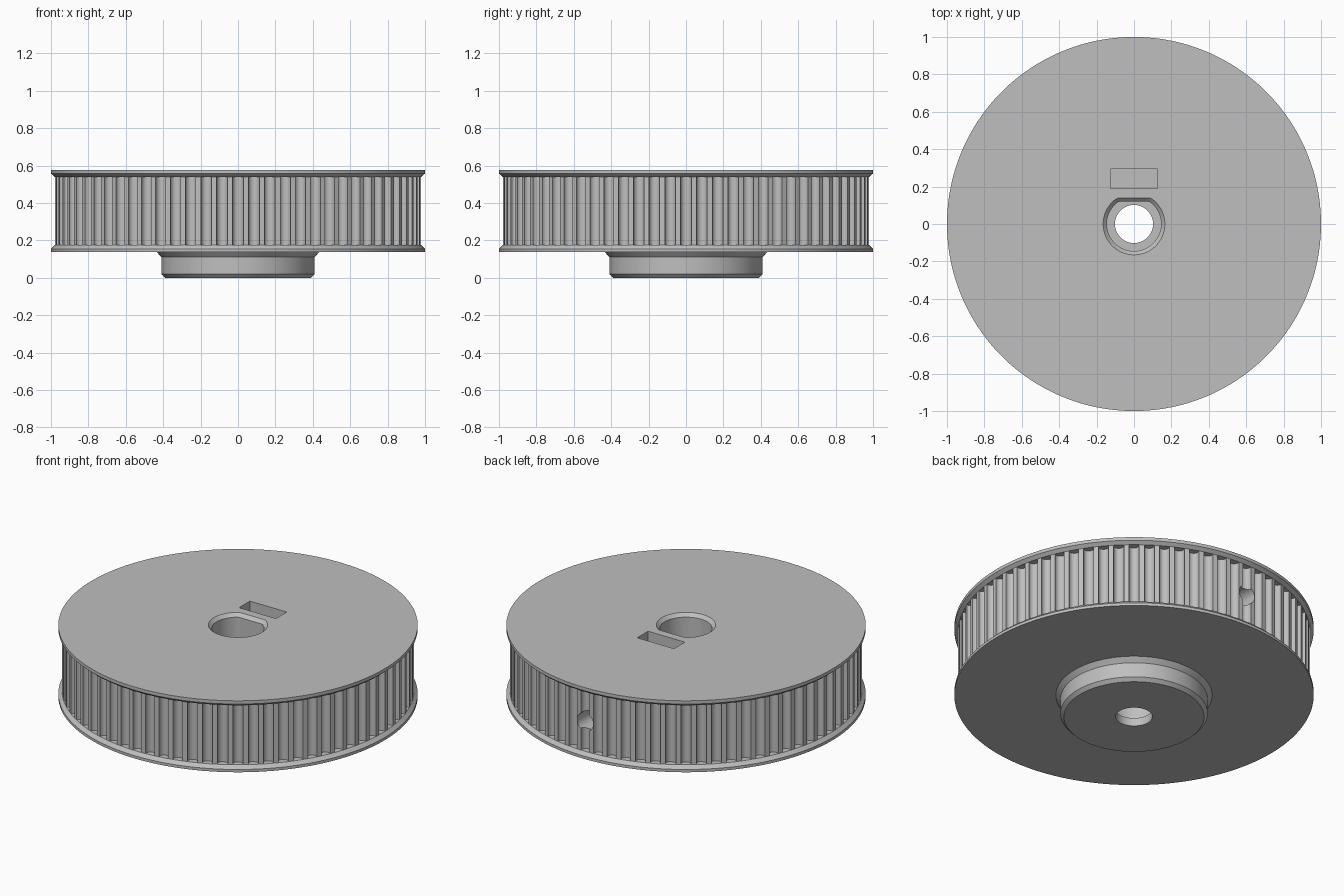
import bpy, bmesh, math
from mathutils import Matrix, Vector

if "Cube" in bpy.data.objects:
    bpy.data.objects.remove(bpy.data.objects["Cube"])

TEETH = 72
BELT_LOW, BELT_HIGH, TIP = 0.175, 0.54, 0.98
SCREW_Z = 0.355

grey = bpy.data.materials.new("light grey")
grey.use_nodes = True
grey.diffuse_color = (0.52, 0.52, 0.52, 1)
grey.node_tree.nodes["Principled BSDF"].inputs["Base Color"].default_value = grey.diffuse_color


def circle(r, z, n, flat=None):
    """Ring of points, optionally cut flat on the +y side."""
    ring = []
    for i in range(n):
        a = math.tau * (i + 0.5) / n
        y = r * math.sin(a)
        x = r * math.cos(a)
        if flat is not None and y > flat:
            edge = math.sqrt(r * r - flat * flat)
            x, y = edge * x / (r * math.cos(math.asin(flat / r))), flat
        ring.append((x, y, z))
    return ring


def loft(bm, rings):
    """Skin a stack of rings into a closed solid."""
    rows = [[bm.verts.new(p) for p in ring] for ring in rings]
    n = len(rows[0])
    for low, high in zip(rows, rows[1:]):
        for i in range(n):
            j = (i + 1) % n
            bm.faces.new((low[i], low[j], high[j], high[i]))
    bm.faces.new(rows[0][::-1])
    bm.faces.new(rows[-1])


def finish(name, bm):
    bmesh.ops.recalc_face_normals(bm, faces=bm.faces)
    mesh = bpy.data.meshes.new(name)
    bm.to_mesh(mesh)
    bm.free()
    mesh.materials.append(grey)
    obj = bpy.data.objects.new(name, mesh)
    bpy.context.collection.objects.link(obj)
    return obj


# Pulley blank: hub, lower flange, belt face and upper flange
profile = [(0.39, 0), (0.41, 0.02), (0.41, 0.11), (0.435, 0.138), (1, 0.138),
           (1, 0.155), (TIP, BELT_LOW), (TIP, BELT_HIGH), (1, 0.557), (1, 0.577)]
bm = bmesh.new()
loft(bm, [circle(r, z, 2 * TEETH) for r, z in profile])
pulley = finish("toothed_pulley", bm)

# Rounded belt grooves
bm = bmesh.new()
for i in range(TEETH):
    a = math.tau * i / TEETH
    centre = Vector((math.cos(a), math.sin(a), 0)) * (TIP - 0.008)
    loft(bm, [[Vector(p) + centre for p in circle(0.03, z, 14)]
              for z in (BELT_LOW, BELT_HIGH)])
grooves = finish("groove_cutter", bm)

# Shaft bore with a D-shaped seat and a chamfered mouth
bm = bmesh.new()
loft(bm, [circle(0.102, -0.1, 48), circle(0.102, 0.1, 48)])
bore = finish("bore_cutter", bm)
bm = bmesh.new()
loft(bm, [circle(0.145, 0.05, 64, 0.12), circle(0.145, 0.557, 64, 0.12),
          circle(0.185, 0.597, 64, 0.16)])
seat = finish("shaft_seat_cutter", bm)

# Nut slot
bm = bmesh.new()
bmesh.ops.create_cube(bm, size=1, matrix=Matrix.Translation((0, 0.242, 0.43))
                      @ Matrix.Diagonal((0.25, 0.105, 0.4, 1)))
slot = finish("nut_slot_cutter", bm)

# Set screw hole running from the rim to the bore
bm = bmesh.new()
bmesh.ops.create_cone(bm, cap_ends=True, segments=32, radius1=0.055, radius2=0.055, depth=1.05,
                      matrix=Matrix.Translation((0, 0.6, SCREW_Z)) @ Matrix.Rotation(math.pi / 2, 4, "X"))
screw = finish("screw_hole_cutter", bm)

# Cut everything out and keep only the finished solid
cutters = [grooves, bore, seat, slot, screw]
for cutter in cutters:
    cutter.hide_render = True
    mod = pulley.modifiers.new(cutter.name, "BOOLEAN")
    mod.operation = "DIFFERENCE"
    mod.solver = "EXACT"
    mod.object = cutter
graph = bpy.context.evaluated_depsgraph_get()
result = bpy.data.meshes.new_from_object(pulley.evaluated_get(graph))
pulley.modifiers.clear()
pulley.data = result
for cutter in cutters:
    bpy.data.objects.remove(cutter)

bpy.ops.object.select_all(action="DESELECT")
pulley.select_set(True)
bpy.context.view_layer.objects.active = pulley
bpy.ops.object.shade_smooth_by_angle(angle=math.radians(30))
